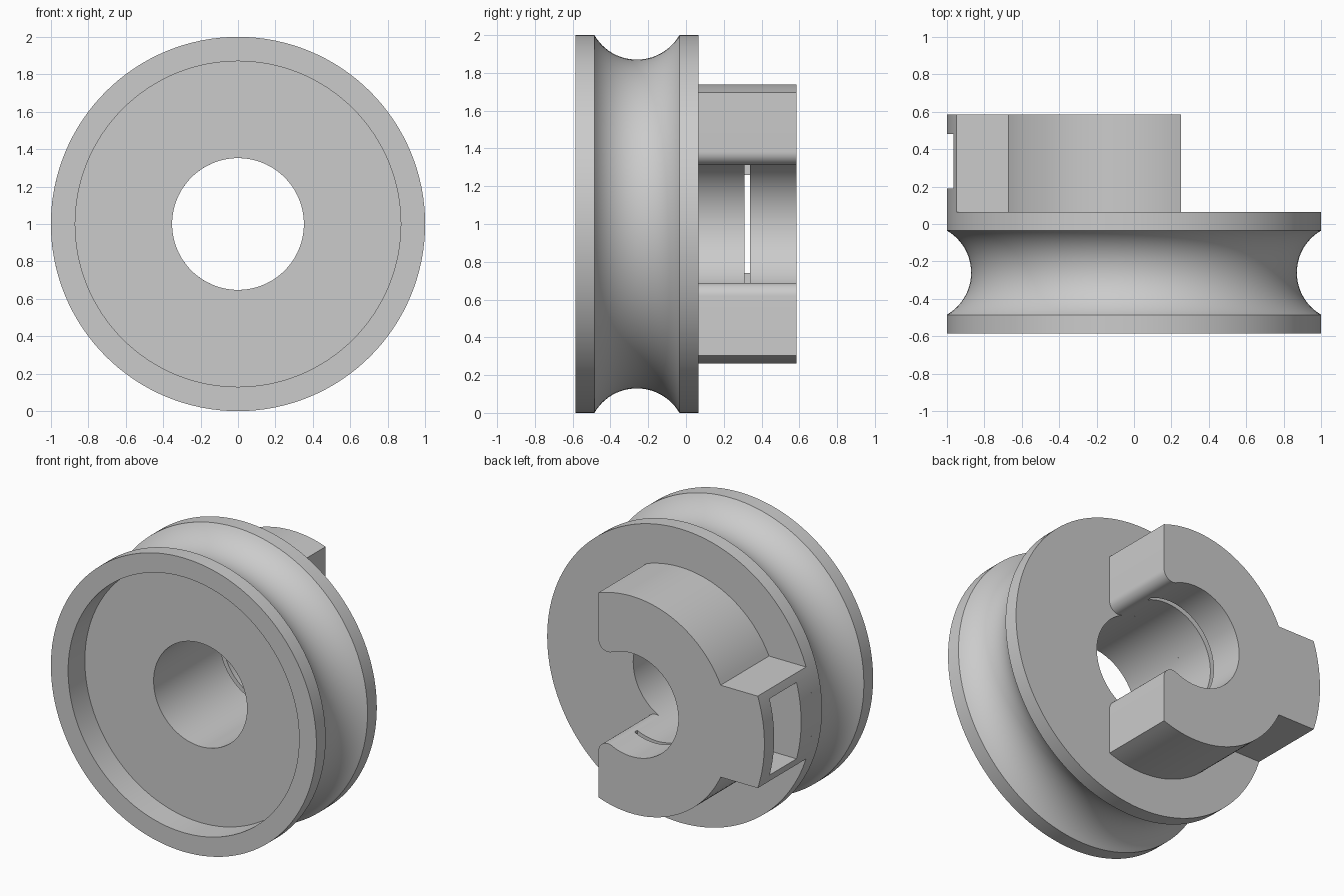
import bpy, bmesh
from math import pi, sin, cos, asin, atan2, sqrt, radians
from mathutils import Vector, Matrix

cube = bpy.data.objects.get("Cube")
if cube:
    bpy.data.objects.remove(cube, do_unlink=True)

BORE, RIM, FRONT, FLANGE, BACK = 0.352, 1.0, -0.585, 0.065, 0.585

grey = bpy.data.materials.new("plain_grey")
grey.use_nodes = True
grey.diffuse_color = (0.6, 0.6, 0.6, 1)
grey.node_tree.nodes["Principled BSDF"].inputs["Base Color"].default_value = (0.6, 0.6, 0.6, 1)


def arc(cx, cy, r, a, b, n):
    """Points along an arc from angle a to angle b."""
    return [(cx + r * cos(a + (b - a) * i / n), cy + r * sin(a + (b - a) * i / n))
            for i in range(n + 1)]


def make_object(name, bm):
    bmesh.ops.recalc_face_normals(bm, faces=bm.faces)
    mesh = bpy.data.meshes.new(name)
    bm.to_mesh(mesh)
    bm.free()
    mesh.materials.append(grey)
    obj = bpy.data.objects.new(name, mesh)
    bpy.context.collection.objects.link(obj)
    return obj


def smooth(obj):
    bpy.ops.object.select_all(action="DESELECT")
    obj.select_set(True)
    bpy.context.view_layer.objects.active = obj
    bpy.ops.object.shade_smooth_by_angle(angle=radians(30))


def box(bm, low, high):
    low, high = Vector(low), Vector(high)
    size = Matrix.Diagonal((high - low).to_4d())
    size[3][3] = 1
    bmesh.ops.create_cube(bm, size=1, matrix=Matrix.Translation((low + high) / 2) @ size)


# Grooved wheel: closed (radius, y) profile spun about the y axis
mid_y, half, groove_r = -0.26, 0.225, 0.26
span = asin(half / groove_r)
centre_r = RIM + groove_r * cos(span)
groove = arc(centre_r, mid_y, groove_r, pi + span, pi - span, 24)
recess_r, recess_y = 0.87, -0.405
profile = [(BORE, recess_y), (recess_r, recess_y), (recess_r, FRONT), (RIM, FRONT),
           *groove, (RIM, FLANGE), (BORE, FLANGE)]
bm = bmesh.new()
verts = [bm.verts.new((r, y, 1)) for r, y in profile]
edges = [bm.edges.new((v, verts[i - 1])) for i, v in enumerate(verts)]
bmesh.ops.spin(bm, geom=verts + edges, cent=(0, 0, 1), axis=(0, 1, 0),
               angle=2 * pi, steps=128, use_merge=True)
bmesh.ops.remove_doubles(bm, verts=bm.verts, dist=0.0001)
wheel = make_object("grooved_wheel", bm)
smooth(wheel)

# Open hub with a side tab: half outline, mirrored and extruded
HUB, CUT, TAB, ROUND = 0.74, 0.25, 0.313, 0.07
outer = arc(0, 0, HUB, atan2(sqrt(HUB**2 - CUT**2), CUT), pi - asin(TAB / HUB), 32)
outer += arc(0, 0, RIM, pi - asin(TAB), pi, 12)
cx = CUT - ROUND
cz = sqrt((BORE + ROUND)**2 - cx**2)
inner = arc(cx, cz, ROUND, 0, atan2(-cz, -cx), 12)
inner += arc(0, 0, BORE, atan2(cz, cx), pi, 40)[1:]


def mirrored(points):
    return [(x, -z) for x, z in points]


outline = outer + mirrored(outer[:-1])[::-1] + mirrored(inner) + inner[:-1][::-1]
bm = bmesh.new()
face = bm.faces.new([bm.verts.new((x, FLANGE, z + 1)) for x, z in outline])
new = bmesh.ops.extrude_face_region(bm, geom=[face], use_keep_orig=True)["geom"]
bmesh.ops.translate(bm, vec=(0, BACK - FLANGE, 0),
                    verts=[v for v in new if isinstance(v, bmesh.types.BMVert)])
hub = make_object("open_hub", bm)

# Tab pocket and thin slot reaching the bore
cutters = {
    "pocket_cutter": ((-1.1, 0.19, 0.74), (-0.6, 0.48, 1.26)),
    "slot_cutter": ((-0.62, 0.31, 0.62), (0.15, 0.34, 1.38)),
}
tools = []
for name, (low, high) in cutters.items():
    bm = bmesh.new()
    box(bm, low, high)
    cutter = make_object(name, bm)
    cutter.hide_render = True
    mod = hub.modifiers.new(name, "BOOLEAN")
    mod.operation, mod.solver, mod.object = "DIFFERENCE", "EXACT", cutter
    tools.append(cutter)

bpy.context.view_layer.update()
result = bpy.data.meshes.new_from_object(hub.evaluated_get(bpy.context.evaluated_depsgraph_get()))
hub.modifiers.clear()
hub.data = result
for cutter in tools:
    bpy.data.objects.remove(cutter, do_unlink=True)
smooth(hub)
